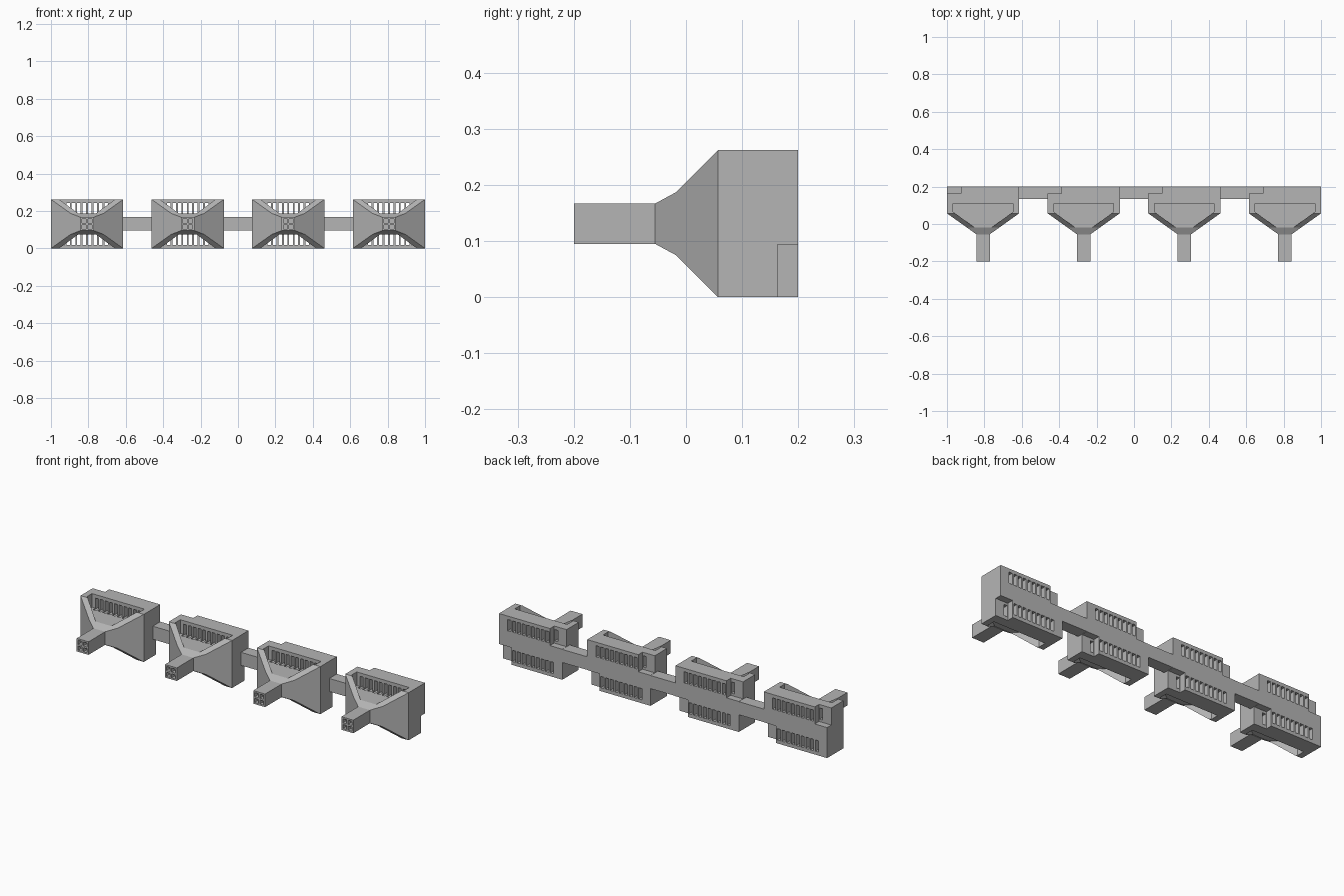
import bpy, bmesh
from mathutils import Vector

if "Cube" in bpy.data.objects:
    bpy.data.objects.remove(bpy.data.objects["Cube"])

MID = 0.131            # height of the centre line
HALF_W = 0.193         # half width of one unit
STICK = 0.036          # half thickness of the stem and the link bars
PITCH = 0.538          # spacing of the units

grey = bpy.data.materials.new("grey")
grey.use_nodes = True
GREY = (0.46, 0.46, 0.46, 1)
grey.diffuse_color = GREY
grey.node_tree.nodes["Principled BSDF"].inputs["Base Color"].default_value = GREY


def make(name, bm):
    bmesh.ops.recalc_face_normals(bm, faces=bm.faces)
    mesh = bpy.data.meshes.new(name)
    bm.to_mesh(mesh)
    bm.free()
    mesh.materials.append(grey)
    obj = bpy.data.objects.new(name, mesh)
    bpy.context.scene.collection.objects.link(obj)
    return obj


def prism(bm, points, offset):
    face = bm.faces.new([bm.verts.new(p) for p in points])
    out = bmesh.ops.extrude_face_region(bm, geom=[face])
    verts = [g for g in out["geom"] if isinstance(g, bmesh.types.BMVert)]
    bmesh.ops.translate(bm, verts=verts, vec=Vector(offset))


def box(bm, x0, x1, y0, y1, z0, z1):
    prism(bm, [(x0, y0, z0), (x1, y0, z0), (x1, y1, z0), (x0, y1, z0)], (0, 0, z1 - z0))


def mirrored(half):
    return half + [(-a, b) for a, b in reversed(half)]


def boolean(obj, cutter, operation):
    cutter.hide_render = True
    mod = obj.modifiers.new("cut", "BOOLEAN")
    mod.operation, mod.solver, mod.object = operation, "EXACT", cutter
    graph = bpy.context.evaluated_depsgraph_get()
    mesh = bpy.data.meshes.new_from_object(obj.evaluated_get(graph))
    obj.modifiers.clear()
    obj.data = mesh
    bpy.data.objects.remove(cutter)


# Flared body with stem: side profile crossed with plan profile
plan = mirrored([(STICK, -0.2), (STICK, -0.055), (HALF_W, 0.057), (HALF_W, 0.2)])
side = mirrored([(STICK, -0.2), (STICK, -0.055), (0.056, -0.018), (MID, 0.057), (MID, 0.2)])
bm = bmesh.new()
prism(bm, [(x, y, -0.1) for x, y in plan], (0, 0, 0.5))
body = make("flared_unit", bm)
bm = bmesh.new()
prism(bm, [(-0.3, y, MID + z) for z, y in side], (0.6, 0, 0))
boolean(body, make("side_cutter", bm), "INTERSECT")

# Open pockets above and below, and corner notches at the back
pocket = mirrored([(0.047, -0.018), (0.16, 0.065), (0.16, 0.11)])
bm = bmesh.new()
for s in (1, -1):
    prism(bm, [(x, y, MID + s * 0.056) for x, y in pocket], (0, 0, s * 0.2))
    xs = sorted((-s * 0.118, -s * 0.3))
    zs = sorted((MID + s * (STICK + 0.001), MID + s * 0.3))
    box(bm, *xs, 0.163, 0.3, *zs)
boolean(body, make("pocket_cutter", bm), "DIFFERENCE")

# Vent slots through the back wall, and four sockets in the stem tip
bm = bmesh.new()
for s in (1, -1):
    zs = sorted((MID + s * 0.05, MID + s * 0.112))
    for i in range(10):
        x = (i - 4.5) * 0.029
        box(bm, x - 0.0095, x + 0.0095, 0.09, 0.3, *zs)
    for t in (1, -1):
        x, z = s * 0.016, MID + t * 0.016
        box(bm, x - 0.011, x + 0.011, -0.3, -0.175, z - 0.011, z + 0.011)
boolean(body, make("slot_cutter", bm), "DIFFERENCE")

# Four units in a row
body.location.x = -1.5 * PITCH
for i in range(1, 4):
    unit = bpy.data.objects.new("flared_unit", body.data)
    unit.location.x = (i - 1.5) * PITCH
    bpy.context.scene.collection.objects.link(unit)

# Link bars between the units
for i in range(3):
    x = (i - 1) * PITCH
    gap = PITCH / 2 - HALF_W
    bm = bmesh.new()
    box(bm, x - gap, x + gap, 0.135, 0.2, MID - STICK, MID + STICK)
    make("link_bar", bm)
